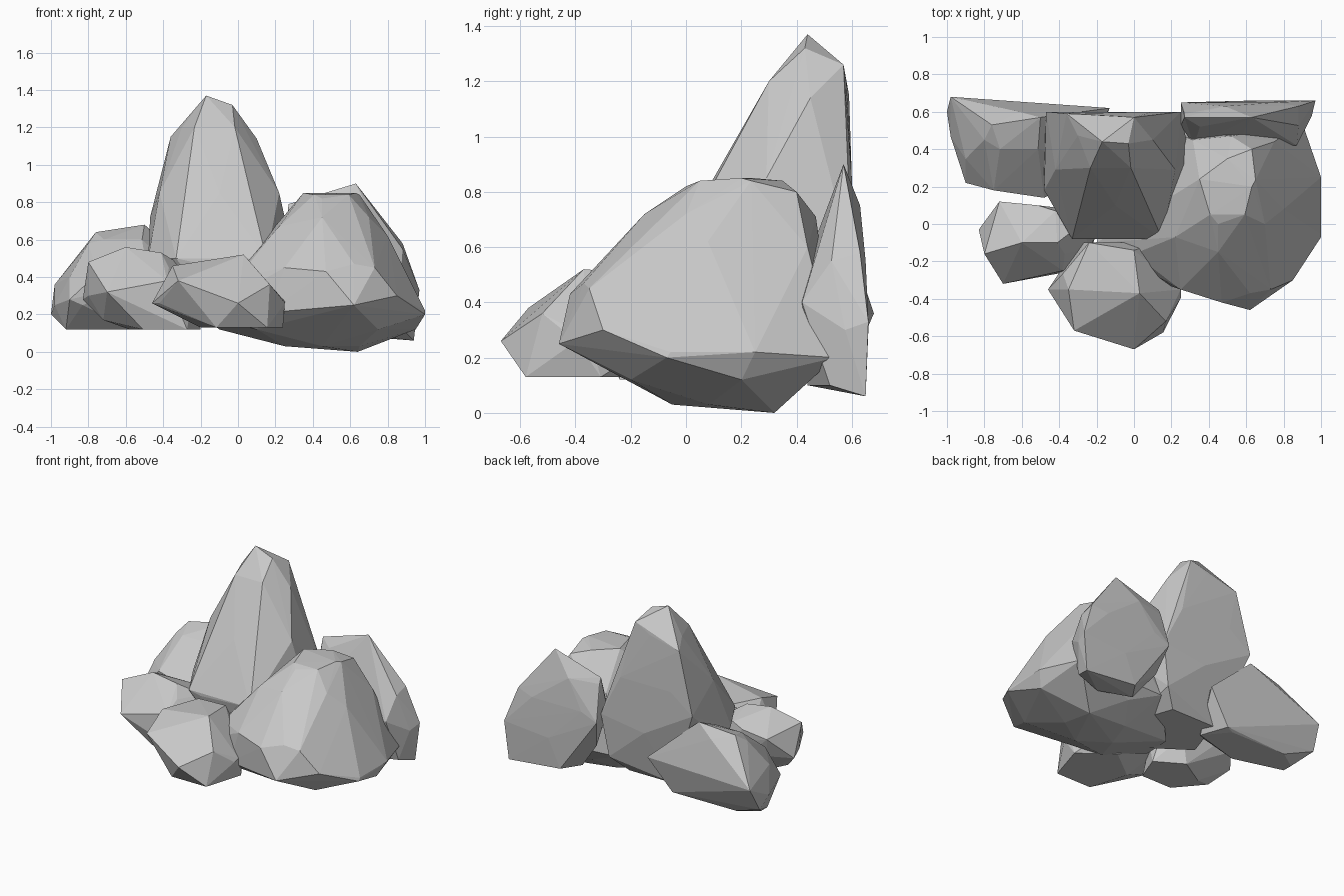
import bpy
import bmesh
from math import cos, sin, tau

# Remove the default cube only
default_cube = bpy.data.objects.get("Cube")
if default_cube:
    bpy.data.objects.remove(default_cube, do_unlink=True)

# Single stone colour
stone = bpy.data.materials.new("stone_grey")
stone.use_nodes = True
stone_colour = (.58, .58, .58, 1)
stone.diffuse_color = stone_colour
shader = next(node for node in stone.node_tree.nodes if node.type == "BSDF_PRINCIPLED")
shader.inputs["Base Color"].default_value = stone_colour
shader.inputs["Roughness"].default_value = .9


def fit(values, low, high):
    """Spread values evenly so that they just span low to high."""
    smallest, largest = min(values), max(values)
    return [low + (high - low) * (value - smallest) / (largest - smallest) for value in values]


def section_ring(height, left, right, front, back, sides, twist):
    """Polygonal cross-section that exactly fills its footprint."""
    angles = [tau * (step + twist) / sides for step in range(sides)]
    across = fit([cos(angle) for angle in angles], left, right)
    along = fit([sin(angle) for angle in angles], front, back)
    return [(x, y, height) for x, y in zip(across, along)]


def make_boulder(name, sides, sections, corners):
    """Wrap a faceted convex skin round twisted sections and jutting corners."""
    points = list(corners)
    for level, section in enumerate(sections):
        points += section_ring(*section, sides, twist=.25 + level / 2)

    bm = bmesh.new()
    for point in points:
        bm.verts.new(point)
    hull = bmesh.ops.convex_hull(bm, input=bm.verts)
    unused = {item for item in hull["geom_interior"] + hull["geom_unused"]
              if isinstance(item, bmesh.types.BMVert)}
    bmesh.ops.delete(bm, geom=list(unused), context="VERTS")
    bmesh.ops.recalc_face_normals(bm, faces=bm.faces)

    mesh = bpy.data.meshes.new(name)
    bm.to_mesh(mesh)
    bm.free()
    mesh.materials.append(stone)
    boulder = bpy.data.objects.new(name, mesh)
    bpy.context.scene.collection.objects.link(boulder)


# Each section reads: height, left edge, right edge, front edge, back edge

# Tall spire, pointed at the top, with a broad steep back
make_boulder("tall_spire", sides=5, sections=[
    (1.2, -.3, .05, .3, .58),
    (.85, -.42, .22, .1, .6),
    (.5, -.48, .3, -.08, .6),
    (.15, -.35, .2, 0, .5),
], corners=[
    (-.17, .44, 1.37), (-.03, .43, 1.32), (0, .57, 1.26), (-.36, .59, 1.15),
    (.1, .45, 1.14), (-.47, .6, .72), (-.48, .18, .5), (.25, .6, .55),
    (-.24, -.08, .48), (-.07, -.06, .48), (.2, .58, .25),
])

# Large boulder with a wide belt and a keel-like underside
make_boulder("large_boulder", sides=5, sections=[
    (.84, .35, .65, .05, .35),
    (.62, .2, .8, -.15, .45),
    (.45, .1, .88, -.35, .48),
    (.22, 0, 1, -.4, .5),
    (.12, -.1, .95, -.2, .45),
    (.03, .25, .65, -.05, .3),
], corners=[
    (.35, .24, .85), (.63, .2, .85), (.63, .4, .8), (.45, 0, .82), (.45, -.15, .72),
    (.22, -.07, .67), (.52, .47, .71), (.75, .44, .6), (.7, 0, .72), (.62, -.37, .47),
    (.47, -.42, .43), (.85, -.3, .3), (.62, -.46, .25), (1, -.07, .2), (1, .25, .22),
    (.9, .54, .2), (.16, -.32, .21), (0, -.16, .4), (-.2, -.1, .2), (.64, .32, 0),
])

# Flat-backed slab behind the large boulder
make_boulder("rear_slab", sides=5, sections=[
    (.75, .27, .7, .52, .63),
    (.55, .25, .88, .45, .65),
    (.3, .3, .95, .44, .66),
    (.1, .45, .9, .44, .65),
], corners=[
    (.63, .57, .9), (.27, .57, .79), (.88, .63, .58), (.97, .66, .33),
    (.94, .65, .06), (.87, .42, .4), (.32, .42, .5), (.25, .65, .5),
])

# Low boulder at the back with a ridge along its top and a sheer back
make_boulder("rear_low_boulder", sides=5, sections=[
    (.6, -.78, -.45, .4, .6),
    (.4, -.9, -.3, .18, .62),
    (.25, -.98, -.2, .22, .62),
    (.12, -.92, -.22, .3, .56),
], corners=[
    (-.76, .53, .64), (-.5, .57, .68), (-.8, .45, .58), (-.98, .68, .36), (-1, .6, .2),
    (-.9, .22, .28), (-.75, .18, .42), (-.48, .14, .38), (-.13, .62, .35),
    (-.92, .47, .12), (-.3, .58, .13), (-.7, .55, .12),
])

# Small stone at the side
make_boulder("small_side_stone", sides=5, sections=[
    (.45, -.75, -.28, -.16, .1),
    (.3, -.8, -.24, -.26, .08),
    (.12, -.58, -.2, -.24, .06),
], corners=[
    (-.6, -.1, .56), (-.41, -.1, .53), (-.8, -.16, .48), (-.72, .12, .44),
    (-.42, .07, .47), (-.83, -.03, .28), (-.7, -.32, .32), (-.38, -.25, .38),
    (-.72, -.12, .17),
])

# Small stone at the front
make_boulder("small_front_stone", sides=5, sections=[
    (.4, -.38, .1, -.5, -.12),
    (.26, -.42, .25, -.58, -.1),
    (.13, -.2, .24, -.58, -.14),
], corners=[
    (.03, -.37, .52), (-.35, -.35, .46), (0, -.14, .5), (-.24, -.1, .47),
    (-.32, -.57, .38), (.17, -.52, .36), (-.46, -.35, .26), (0, -.67, .26),
    (.25, -.35, .27),
])
